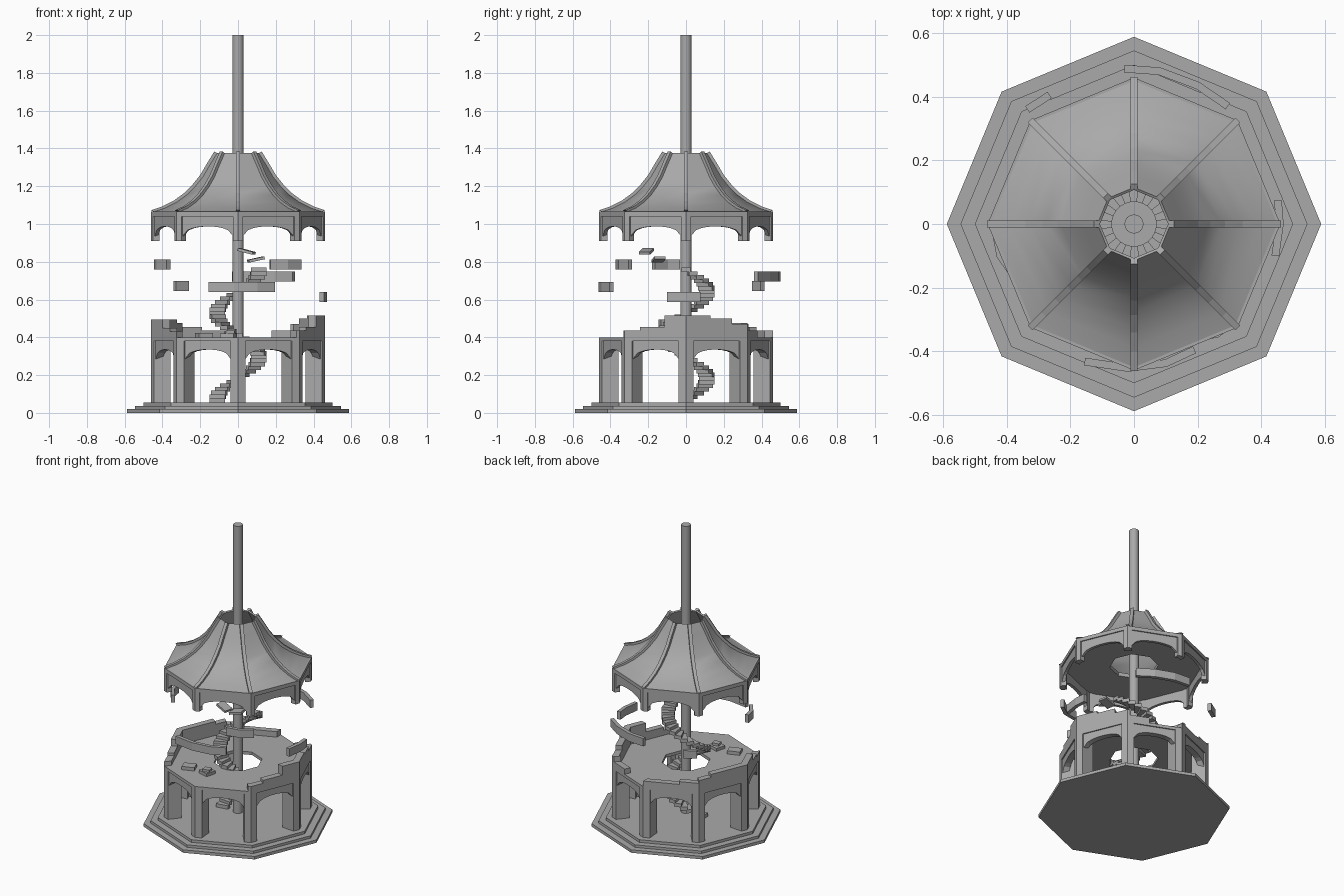
import bpy, bmesh
from math import sin, cos, pi, radians, sqrt
from mathutils import Vector, Matrix

cube = bpy.data.objects.get("Cube")
if cube:
    bpy.data.objects.remove(cube, do_unlink=True)

stone = bpy.data.materials.new("grey stone")
stone.use_nodes = True
stone.diffuse_color = (0.4, 0.4, 0.4, 1)
stone.node_tree.nodes["Principled BSDF"].inputs["Base Color"].default_value = (0.4, 0.4, 0.4, 1)

R = 0.46          # corner radius of the building
FLOOR = 0.40      # top of the upper floor
UP = Vector((0, 0, 1))


def finish(bm, name, smooth=False):
    bmesh.ops.remove_doubles(bm, verts=bm.verts, dist=1e-5)
    bmesh.ops.recalc_face_normals(bm, faces=bm.faces)
    mesh = bpy.data.meshes.new(name)
    bm.to_mesh(mesh)
    bm.free()
    mesh.materials.append(stone)
    obj = bpy.data.objects.new(name, mesh)
    bpy.context.collection.objects.link(obj)
    if smooth:
        bpy.ops.object.select_all(action='DESELECT')
        obj.select_set(True)
        bpy.context.view_layer.objects.active = obj
        bpy.ops.object.shade_smooth_by_angle(angle=radians(30))
    return obj


def prism(bm, points, shift):
    """Extrude a closed outline along a vector."""
    low = [bm.verts.new(p) for p in points]
    high = [bm.verts.new(Vector(p) + shift) for p in points]
    bm.faces.new(low)
    bm.faces.new(high[::-1])
    n = len(low)
    for i in range(n):
        j = (i + 1) % n
        bm.faces.new((low[i], low[j], high[j], high[i]))


def lathe(name, profile, sides, smooth=False):
    """Spin a closed (radius, height) outline round the axis."""
    bm = bmesh.new()
    rows = []
    for k in range(sides):
        a = 2 * pi * k / sides
        rows.append([bm.verts.new((r * cos(a), r * sin(a), z)) for r, z in profile])
    n = len(profile)
    for k in range(sides):
        p, q = rows[k], rows[(k + 1) % sides]
        for i in range(n):
            j = (i + 1) % n
            if profile[i][0] or profile[j][0]:
                bm.faces.new((p[i], p[j], q[j], q[i]))
    return finish(bm, name, smooth)


def corner(k, r, z=0.0):
    return Vector((r * cos(k * pi / 4), r * sin(k * pi / 4), z))


def rim(t, r, z):
    """Point on the octagon; whole t values are corners."""
    k = int(t // 1)
    return corner(k, r, z).lerp(corner(k + 1, r, z), t - k)


def rim_block(bm, a, b, outer, inner, z0, z1):
    ts = [a] + [k for k in range(-8, 9) if a < k < b] + [b]
    pts = [rim(t, outer, z0) for t in ts] + [rim(t, inner, z0) for t in ts[::-1]]
    prism(bm, pts, UP * (z1 - z0))


def pillars(name, half, inner, z0, z1):
    bm = bmesh.new()
    for k in range(8):
        rim_block(bm, k - half, k + half, R, inner, z0, z1)
    finish(bm, name)


def arches(name, half, spring, apex, top, depth):
    bm = bmesh.new()
    for k in range(8):
        pts = [rim(k + half, R - 0.008, top)]
        for i in range(11):
            u = -1 + i / 5
            z = spring + (apex - spring) * sqrt(max(0, 1 - abs(u) ** 2.2))
            pts.append(rim(k + 0.5 + u * (0.5 - half), R - 0.008, z))
        pts.append(rim(k + 1 - half, R - 0.008, top))
        prism(bm, pts, -corner(k + 0.5, depth))
    finish(bm, name)


# Stepped base
lathe("stepped_base", [(0, 0), (0.588, 0), (0.588, 0.02), (0.545, 0.02), (0.545, 0.037),
                       (0.5, 0.037), (0.5, 0.055), (0, 0.055)], 8)

# Ground storey
pillars("lower_pillars", 0.12, 0.37, 0.055, 0.38)
arches("lower_arches", 0.12, 0.285, 0.335, 0.38, 0.04)
lathe("upper_floor", [(0.15, 0.38), (R, 0.38), (R, FLOOR), (0.15, FLOOR)], 8)

# Broken parapet: start, end and top along the octagon rim
bm = bmesh.new()
for a, b, top in [(-1.05, -0.75, 0.435), (-0.75, -0.35, 0.455), (-0.35, 0.4, 0.515),
                  (0.4, 0.75, 0.5), (0.75, 1.05, 0.47), (1.05, 1.4, 0.435),
                  (2, 2.65, 0.437), (2.65, 3, 0.456), (3, 3.25, 0.475),
                  (3.25, 4.45, 0.495), (4.45, 4.75, 0.45), (4.75, 5, 0.43)]:
    rim_block(bm, a, b, R, R - 0.045, FLOOR, top)
finish(bm, "broken_parapet")

# Central pole
lathe("central_pole", [(0, 0.05), (0.03, 0.05), (0.03, 2), (0, 2)], 16, True)

# Spiral stair
bm = bmesh.new()
STEPS = 24
for i in range(37):
    a0 = pi - 2 * pi * (i - 0.6) / STEPS
    a1 = a0 - 2 * pi * 1.2 / STEPS
    z = 0.055 + 0.46 * i / STEPS
    pts = [Vector((r * cos(a), r * sin(a), z))
           for r, a in ((0.07, a0), (0.152, a0), (0.152, a1), (0.07, a1))]
    prism(bm, pts, UP * 0.024)
finish(bm, "spiral_stair")


def box(bm, centre, size, turn=0, tilt=0):
    m = (Matrix.Translation(centre) @ Matrix.Rotation(radians(turn), 4, 'Z')
         @ Matrix.Rotation(radians(tilt), 4, 'Y') @ Matrix.Diagonal((*size, 1)))
    bmesh.ops.create_cube(bm, size=1, matrix=m)


# Loose stair treads
bm = bmesh.new()
box(bm, (0.045, -0.21, 0.855), (0.085, 0.06, 0.015), -15, 14)
box(bm, (0.095, -0.145, 0.812), (0.085, 0.06, 0.015), 10, -12)
finish(bm, "loose_treads")

# Rubble on the upper floor
bm = bmesh.new()
box(bm, (-0.18, -0.265, 0.41), (0.08, 0.06, 0.025), 20)
box(bm, (-0.05, -0.26, 0.41), (0.075, 0.07, 0.02), -15)
box(bm, (-0.045, -0.265, 0.427), (0.045, 0.04, 0.018), 10)
finish(bm, "floor_rubble")

# Floating wall pieces: height and path of each
bm = bmesh.new()
for z, path in [
        (0.64, [(-0.155, -0.432), (-0.02, -0.452), (0.1, -0.437), (0.19, -0.395)]),
        (0.695, [(-0.03, 0.488), (0.08, 0.48), (0.2, 0.435), (0.295, 0.37)]),
        (0.587, [(0.444, -0.1), (0.458, 0), (0.452, 0.075)]),
        (0.645, [(-0.335, 0.36), (-0.265, 0.405)]),
        (0.76, [(0.17, -0.362), (0.26, -0.345), (0.328, -0.295)]),
        (0.76, [(-0.432, -0.035), (-0.42, -0.1), (-0.368, -0.172)])]:
    pts = [Vector((x, y, z)) for x, y in path]
    sides = [[], []]
    for i, p in enumerate(pts):
        d = (pts[min(i + 1, len(pts) - 1)] - pts[max(i - 1, 0)]).normalized()
        off = Vector((-d.y, d.x, 0)) * 0.012
        sides[0].append(p + off)
        sides[1].append(p - off)
    prism(bm, sides[0] + sides[1][::-1], UP * 0.053)
finish(bm, "floating_wall_pieces")

# Roof storey: hanging pillar stubs, arches, ceiling and cornice
pillars("upper_pillar_stubs", 0.08, 0.425, 0.91, 1.045)
arches("upper_arches", 0.08, 0.935, 0.987, 1.045, 0.02)
lathe("ceiling_cornice", [(0.15, 1.04), (R, 1.04), (R, 1.065), (0.15, 1.065)], 8)

# Flared roof shell, open at the top
curve = [(0.45, 1.065), (0.39, 1.085), (0.33, 1.115), (0.275, 1.155), (0.23, 1.2),
         (0.19, 1.25), (0.155, 1.31), (0.115, 1.375)]
lathe("roof_shell", curve + [(r - 0.008, z - 0.006) for r, z in curve[::-1]], 8, True)

# Raised ribs on the roof corners
bm = bmesh.new()
for k in range(8):
    side = corner(k + 2, 0.011)
    outline = [corner(k, r + 0.011, z + 0.008) for r, z in curve]
    outline += [corner(k, r - 0.005, z) for r, z in curve[::-1]]
    prism(bm, [p - side for p in outline], side * 2)
finish(bm, "roof_ribs")
